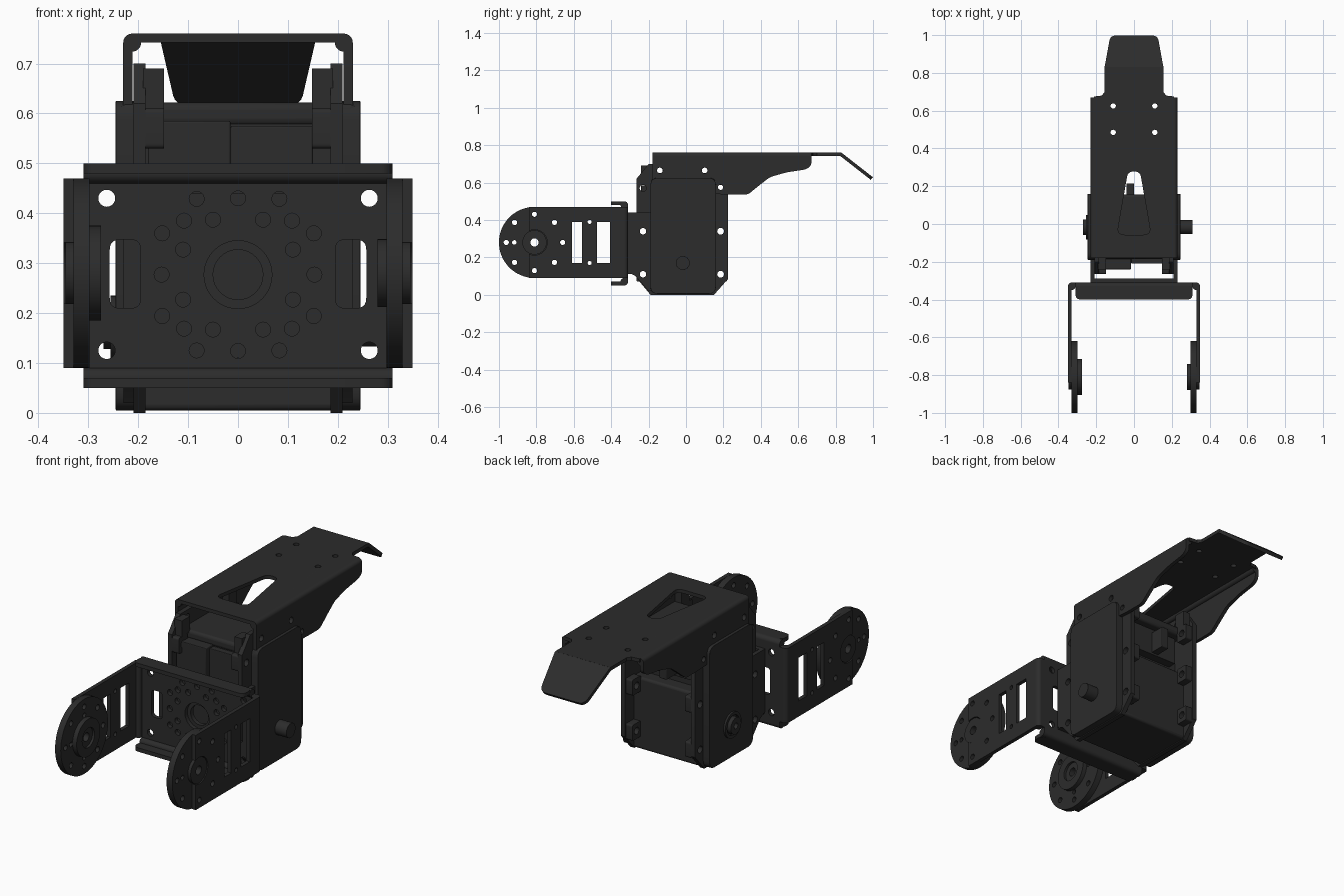
import bpy, bmesh
from math import sin, cos, radians, pi
from mathutils import Matrix, Vector

if "Cube" in bpy.data.objects:
    bpy.data.objects.remove(bpy.data.objects["Cube"])

dark = bpy.data.materials.new("dark_metal")
dark.diffuse_color = (0.025, 0.025, 0.025, 1)
dark.use_nodes = True
dark.node_tree.nodes["Principled BSDF"].inputs["Base Color"].default_value = dark.diffuse_color

def frame(u, v, w):
    return Matrix((u, v, w)).transposed().to_4x4()

AXES = {"X": frame((0, 1, 0), (0, 0, 1), (1, 0, 0)),   # profile in y,z
        "Y": frame((1, 0, 0), (0, 0, 1), (0, -1, 0)),  # profile in x,z
        "Z": Matrix.Identity(4)}                       # profile in x,y

def circle(u, v, r, n=24):
    return [(u + r * cos(2 * pi * i / n), v + r * sin(2 * pi * i / n)) for i in range(n)]

def rounded(points, radius, segs=5):
    out = []
    for i, p in enumerate(points):
        a, p, b = Vector(points[i - 1]), Vector(p), Vector(points[(i + 1) % len(points)])
        r = min(radius, (a - p).length * .45, (b - p).length * .45)
        s, e = p + (a - p).normalized() * r, p + (b - p).normalized() * r
        for k in range(segs + 1):
            t = k / segs
            out.append(tuple(s * (1 - t) ** 2 + p * 2 * t * (1 - t) + e * t * t))
    return out

def rect(u0, u1, v0, v1, r=0):
    pts = [(u0, v0), (u1, v0), (u1, v1), (u0, v1)]
    return rounded(pts, r) if r else pts

def plate(name, axis, lo, hi, outline, holes=(), bevel=0, matrix=None):
    """Extrude a 2D outline with holes from lo to hi along an axis."""
    cu = bpy.data.curves.new(name, "CURVE")
    cu.dimensions, cu.fill_mode, cu.extrude = "2D", "BOTH", abs(hi - lo) / 2
    for loop in [outline, *holes]:
        sp = cu.splines.new("POLY")
        sp.points.add(len(loop) - 1)
        for pt, (u, v) in zip(sp.points, loop):
            pt.co = (u, v, 0, 1)
        sp.use_cyclic_u = True
    tmp = bpy.data.objects.new(name + "_curve", cu)
    bpy.context.collection.objects.link(tmp)
    dg = bpy.context.evaluated_depsgraph_get()
    me = bpy.data.meshes.new_from_object(tmp.evaluated_get(dg))
    bpy.data.objects.remove(tmp)
    mid = (lo + hi) / 2
    m = matrix or Matrix.Translation(Vector([mid if a == axis else 0 for a in "XYZ"])) @ AXES[axis]
    me.transform(m)
    bm = bmesh.new()
    bm.from_mesh(me)
    bmesh.ops.remove_doubles(bm, verts=bm.verts, dist=1e-5)
    bmesh.ops.recalc_face_normals(bm, faces=bm.faces)
    bm.to_mesh(me)
    bm.free()
    me.materials.clear()
    me.materials.append(dark)
    ob = bpy.data.objects.new(name, me)
    bpy.context.collection.objects.link(ob)
    bpy.ops.object.select_all(action="DESELECT")
    ob.select_set(True)
    bpy.context.view_layer.objects.active = ob
    bpy.ops.object.shade_smooth_by_angle(angle=radians(35))
    if bevel:
        b = ob.modifiers.new("bevel", "BEVEL")
        b.width, b.segments, b.limit_method, b.angle_limit = bevel, 3, "ANGLE", radians(50)
    return ob

def box(name, x0, x1, y0, y1, z0, z1, bevel=0):
    return plate(name, "Z", z0, z1, rect(x0, x1, y0, y1), bevel=bevel)

# Front bracket: drilled base plate with side tabs
cz = .277
base = [(-.31, .07), (.31, .07), (.31, .09), (.33, .09), (.33, .47), (.31, .47),
        (.31, .48), (-.31, .48), (-.31, .47), (-.33, .47), (-.33, .09), (-.31, .09)]
polar = [(.153, 45 * i) for i in range(8)]
for q in range(4):
    polar += [(.173, 90 * q + 28.6), (.173, 90 * q + 61.4), (.121, 90 * q + 24.5), (.121, 90 * q + 65.5)]
holes = [circle(r * cos(radians(a)), cz + r * sin(radians(a)), .015, 16) for r, a in polar]
holes.append(circle(0, cz, .068, 40))
for s in (-1, 1):
    holes += [circle(s * .263, z, .017) for z in (.125, .43)]
    holes.append(rect(*sorted((s * .195, s * .257)), .21, .347, .02))
plate("bracket_base", "Y", -.33, -.31, base, holes)
for z0, z1, zc in ((.05, .07, .07), (.48, .50, .48)):
    plate("bracket_lip", "Z", z0, z1, rounded([(-.31, -.33), (-.31, -.40), (.31, -.40), (.31, -.33)], .03))
    plate("bracket_lip_bend", "X", -.31, .31, circle(-.33, zc, .02))

# Front bracket arms, horn discs and hubs
hy, hz = -.81, .28
arc = [(hy + .068 * cos(radians(a)), hz + .068 * sin(radians(a))) for a in range(116, -117, -8)]
arm = [(-.33, .09), (-.33, .47), (-.84, .47), *arc, (-.84, .09)]
arm_holes = [rect(-.61, -.555, .17, .39), rect(-.475, -.405, .17, .39)]
arm_holes += [circle(-.515, z, .011, 16) for z in (.17, .39)]
arm_holes += [circle(-.66, .28, .014), circle(hy, .13, .014), circle(hy, .43, .014),
              circle(hy + .107, hz - .107, .014), circle(hy + .107, hz + .107, .014)]
ring = [circle(hy + .151 * cos(i * pi / 4), hz + .151 * sin(i * pi / 4), .014) for i in range(8)]
ring += [circle(hy + .108 * cos(i * pi / 2), hz + .108 * sin(i * pi / 2), .012) for i in range(4)]
bore = [circle(hy, hz, .022)]
for s in (-1, 1):
    plate("bracket_arm", "X", s * .33, s * .35, arm, arm_holes)
    plate("bracket_arm_bend", "Z", .09, .47, circle(s * .33, -.33, .02))
    plate("horn_disc", "X", s * .298, s * .33, circle(hy, hz, .19, 64), ring + bore)
    plate("horn_hub", "X", s * .325, s * .346, circle(hy, hz, .065, 40), bore)
plate("idler_boss", "X", -.275, -.30, circle(hy, hz, .095, 48), [circle(hy, hz, .05, 32)])
plate("idler_core", "X", -.287, -.30, circle(hy, hz, .05, 32), bore)
plate("drive_boss", "X", .28, .30, circle(hy, hz, .068, 40), bore)

# Inner bracket joining the servo to the front bracket
plate("inner_bracket_back", "Y", -.31, -.288, rect(-.225, .225, .11, .44), [circle(0, cz, .05, 32)])
for s in (-1, 1):
    plate("inner_bracket_wall", "X", s * .209, s * .229,
          [(-.31, .44), (-.31, .12), (-.27, .10), (-.20, .02), (-.17, .02), (-.17, .44)],
          [circle(-.23, .34, .017), circle(-.23, .11, .017)])

# Servo body: core, lid, recessed rear and connectors
box("servo_core", -.21, .21, -.18, .155, .005, .37, .012)
box("servo_upper", -.21, .21, -.18, .09, .36, .60)
box("servo_lid", -.24, .24, -.185, .155, .575, .622, .015)
box("front_connector_left", -.18, -.015, -.24, -.17, .40, .585, .004)
box("front_connector_right", -.015, .15, -.21, -.17, .40, .575, .004)
box("rear_connector", -.04, .0, .08, .215, .43, .54, .004)
box("rear_socket", -.15, .12, .08, .135, .42, .56, .004)

# Servo side caps, ears and mounting tabs
ear = [(-.265, .09), (-.19, 0), (.15, 0), (.225, .085), (.225, .62), (.17, .70), (-.20, .70), (-.265, .62)]
pts = [(y, z) for y in (-.23, .185) for z in (.11, .34, .57)]
ear_holes = [circle(y, z, .018) for y, z in pts] + [circle(y, .665, .015) for y in (-.14, .10)]
for s in (-1, 1):
    plate("servo_side_cap", "X", s * .20, s * .245, rect(-.19, .16, .005, .625, .04), bevel=.012)
    plate("servo_ear", "X", s * .185, s * .209, ear, ear_holes)
    for y, z in pts:
        e = .035
        plate("ear_tab", "X", s * .148, s * .19, rect(y - e, y + e, z - .04, z + .04, .01), [circle(y, z, .018)])
    for y0, y1 in ((-.24, -.175), (.14, .20)):
        box("ear_top_tab", *sorted((s * .148, s * .19)), y0, y1, .61, .69)

# Servo shafts
plate("output_shaft", "X", .24, .31, circle(-.017, .17, .037, 32), bevel=.004)
plate("idler_ring", "X", -.24, -.255, circle(-.017, .17, .065, 40), [circle(-.017, .17, .05, 32)])
plate("idler_shaft", "X", -.24, -.27, circle(-.017, .17, .042, 32), [circle(-.017, .17, .015)])

# Top cover: plate with keyhole window, bent side walls and sloped toe
top = [(-.212, -.18), (.212, -.18), (.212, .675), (.17, .68), (.155, .70), (.155, .83),
       (-.155, .83), (-.155, .70), (-.17, .68), (-.212, .675)]
window = rounded([(-.09, -.057), (.09, -.057), (.032, .278), (-.032, .278)], .04)
bolts = [circle(x, y, .014) for x in (-.11, .11) for y in (.485, .625)]
plate("cover_top", "Z", .742, .76, top, [window] + bolts)
wall = rounded([(-.18, .742), (-.18, .56), (.225, .535), (.33, .535), (.385, .58), (.45, .63),
                (.54, .655), (.64, .67), (.67, .69), (.67, .742)], .02)
wall[0:6] = [(-.18, .742)]
wall[-6:] = [(.67, .742)]
for s in (-1, 1):
    plate("cover_wall", "X", s * .211, s * .23, wall,
          [circle(-.14, .665, .016), circle(.10, .665, .016), circle(.185, .575, .014)])
    plate("cover_bend", "Y", -.18, .67, circle(s * .212, .742, .018))
a = radians(-38)
slope = frame((1, 0, 0), (0, cos(a), sin(a)), (0, -sin(a), cos(a)))
toe = [(-.155, 0), (.155, 0)] + rounded([(.155, 0), (.125, .21), (-.125, .21), (-.155, 0)], .035)[6:18]
plate("cover_toe", "Z", 0, .018, toe, matrix=Matrix.Translation((0, .828, .751)) @ slope)
plate("cover_toe_bend", "X", -.155, .155, circle(.828, .751, .009, 16))
